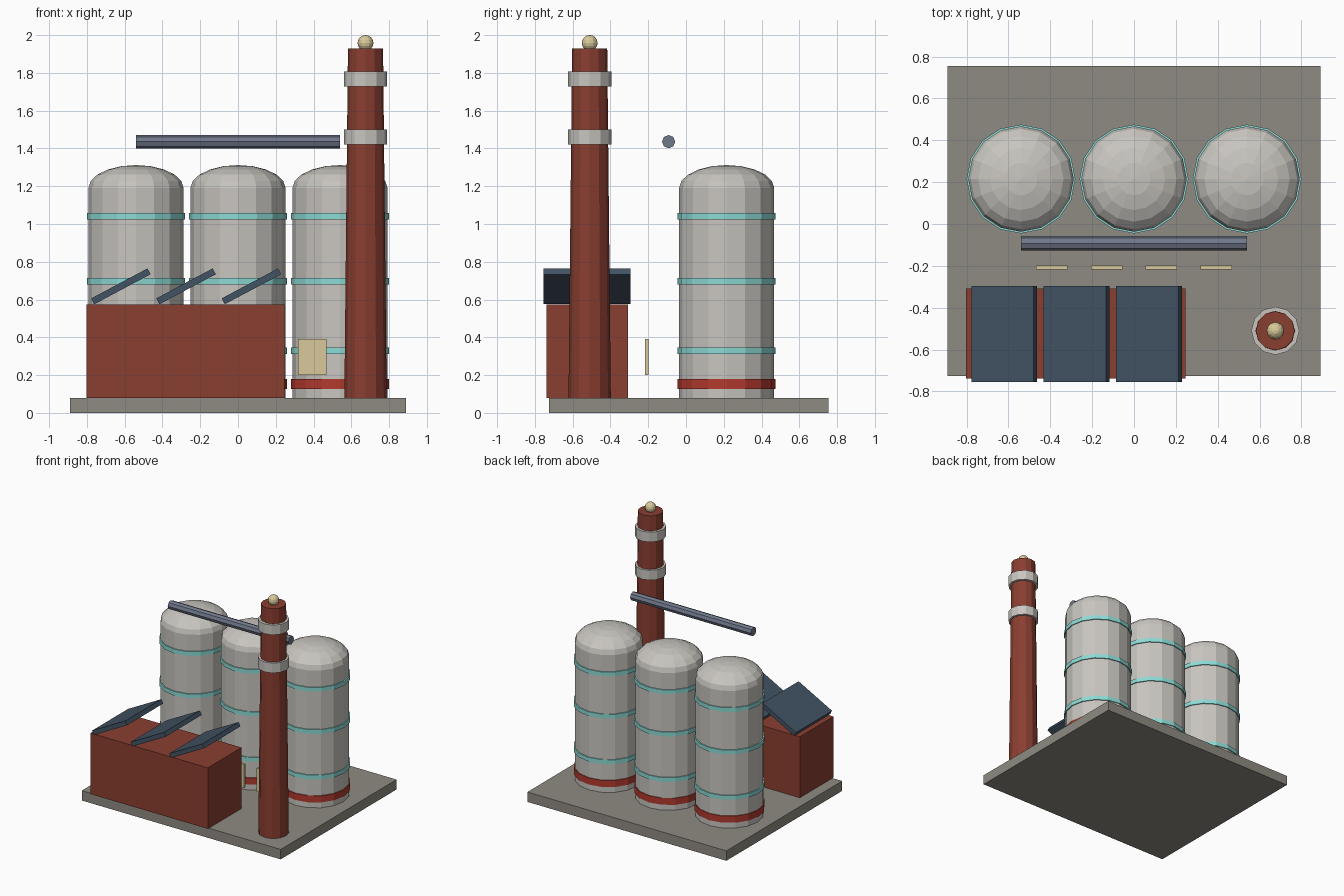
import bpy, bmesh
from math import sin, cos, pi, radians
from mathutils import Matrix

cube = bpy.data.objects.get("Cube")
if cube:
    bpy.data.objects.remove(cube, do_unlink=True)


def material(name, srgb):
    """Flat material from 0-255 display values, stored as linear."""
    lin = [((c / 255 + 0.055) / 1.055) ** 2.4 for c in srgb]
    m = bpy.data.materials.new(name)
    m.use_nodes = True
    m.diffuse_color = (*lin, 1)
    m.node_tree.nodes["Principled BSDF"].inputs["Base Color"].default_value = (*lin, 1)
    return m


concrete = material("concrete", (143, 139, 130))
tank_grey = material("tank grey", (200, 197, 191))
brick = material("brick red", (138, 62, 48))
slate = material("slate blue", (66, 83, 100))
aqua = material("aqua", (140, 218, 212))
red = material("signal red", (178, 58, 46))
cream = material("cream", (217, 201, 154))
steel = material("pipe steel", (112, 120, 138))


def finish(name, bm, mat, loc, rot=None):
    bmesh.ops.recalc_face_normals(bm, faces=bm.faces)
    if rot:
        bmesh.ops.transform(bm, matrix=rot, verts=bm.verts)
    mesh = bpy.data.meshes.new(name)
    bm.to_mesh(mesh)
    bm.free()
    mesh.materials.append(mat)
    ob = bpy.data.objects.new(name, mesh)
    ob.location = loc
    bpy.context.collection.objects.link(ob)
    return ob


def box(name, size, loc, mat, rot=None):
    bm = bmesh.new()
    bmesh.ops.create_cube(bm, size=1)
    bmesh.ops.scale(bm, vec=size, verts=bm.verts)
    return finish(name, bm, mat, loc, rot)


def lathe(name, profile, sides, loc, mat, rot=None):
    """Revolve (radius, z) points about z; zero radius closes to a point."""
    bm = bmesh.new()
    rings = []
    for r, z in profile:
        if r < 1e-5:
            rings.append([bm.verts.new((0, 0, z))] * sides)
        else:
            rings.append([bm.verts.new((r * cos(2 * pi * i / sides), r * sin(2 * pi * i / sides), z))
                          for i in range(sides)])
    for a, b in zip(rings, rings[1:]):
        for i in range(sides):
            j = (i + 1) % sides
            bm.faces.new(dict.fromkeys((a[i], a[j], b[j], b[i])))
    for ring in (rings[0], rings[-1]):
        if ring[0] is not ring[1]:
            bm.faces.new(ring)
    return finish(name, bm, mat, loc, rot)


def band(name, radius, low, high, sides, x, y, mat):
    return lathe(name, [(radius, low), (radius, high)], sides, (x, y, 0), mat)


# Ground slab
box("base_slab", (1.78, 1.48, 0.08), (0, 0.015, 0.04), concrete)

# Domed storage tanks with hoops
R, SHOULDER, RISE, TANK_Y = 0.252, 1.19, 0.122, 0.215
dome = [(R * cos(k * pi / 10), SHOULDER + RISE * sin(k * pi / 10)) for k in range(6)]
for n, x in enumerate((-0.54, 0, 0.54), 1):
    lathe(f"tank_{n}", [(R, 0.08)] + dome, 16, (x, TANK_Y, 0), tank_grey)
    band(f"tank_{n}_base_band", 0.259, 0.127, 0.18, 16, x, TANK_Y, red)
    for k, z in enumerate((0.33, 0.698, 1.04), 1):
        band(f"tank_{n}_hoop_{k}", 0.26, z - 0.017, z + 0.017, 16, x, TANK_Y, aqua)

# Brick hall with tilted roof panels
box("hall", (1.05, 0.43, 0.493), (-0.278, -0.523, 0.3265), brick)
tilt = Matrix.Rotation(radians(-28), 4, 'Y')
for n, x in enumerate((-0.62, -0.275, 0.071), 1):
    box(f"roof_panel_{n}", (0.338, 0.46, 0.035), (x, -0.525, 0.67), slate, tilt)

# Row of window plates behind the hall
for n in range(4):
    box(f"window_{n + 1}", (0.15, 0.018, 0.19), (-0.393 + 0.262 * n, -0.208, 0.296), cream)

# Chimney with collars and a lamp
CX, CY = 0.675, -0.51
lathe("chimney", [(0.112, 0.08), (0.093, 1.93)], 12, (CX, CY, 0), brick)
for n, z in enumerate((1.46, 1.768), 1):
    band(f"chimney_collar_{n}", 0.115, z - 0.04, z + 0.04, 12, CX, CY, tank_grey)
lathe("chimney_lamp", [(0.042 * sin(k * pi / 8), -0.042 * cos(k * pi / 8)) for k in range(9)],
      12, (CX, CY, 1.958), cream)

# Overhead pipe
lathe("overhead_pipe", [(0.035, -0.54), (0.035, 0.54)], 8, (0, -0.092, 1.436), steel,
      Matrix.Rotation(pi / 2, 4, 'Y'))
